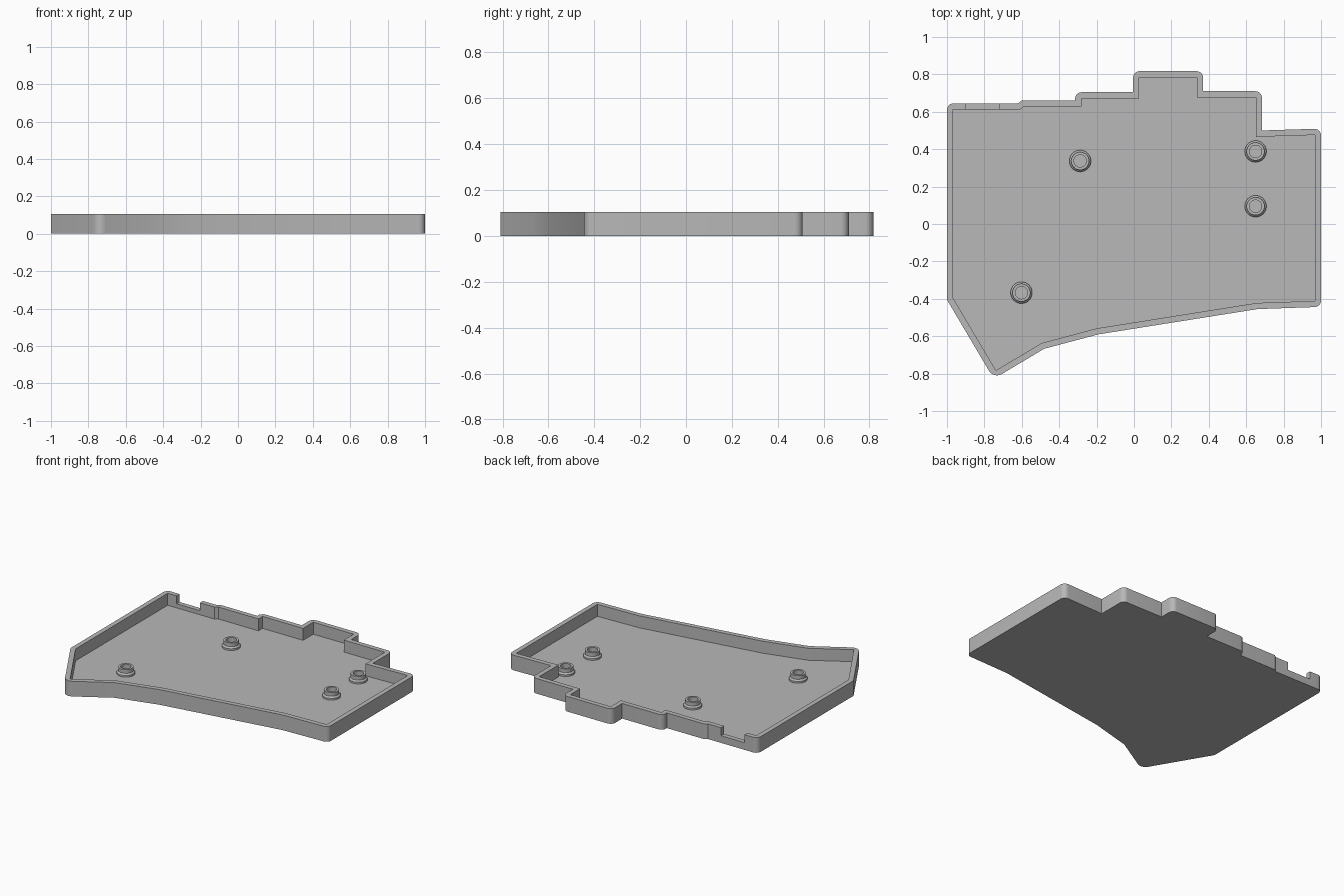
import bpy, bmesh, math
from mathutils import Vector

cube = bpy.data.objects.get("Cube")
if cube:
    bpy.data.objects.remove(cube)

HEIGHT, FLOOR, WALL = 0.105, 0.022, 0.033

grey = bpy.data.materials.new("plain grey")
grey.use_nodes = True
colour = (0.48, 0.48, 0.48, 1)
grey.diffuse_color = colour
grey.node_tree.nodes["Principled BSDF"].inputs["Base Color"].default_value = colour

# Tray corners, clockwise from the back right corner of the left edge: x, y, corner radius
OUTLINE = [
    (-1, 0.645, 0.035), (-0.62, 0.645, 0), (-0.6, 0.66, 0.01), (-0.315, 0.66, 0),
    (-0.315, 0.705, 0.035), (-0.005, 0.705, 0), (-0.005, 0.817, 0.035), (0.37, 0.817, 0.035),
    (0.37, 0.71, 0), (0.684, 0.71, 0.035), (0.684, 0.5, 0), (1, 0.51, 0.035),
    (1, -0.443, 0.035), (0.66, -0.455, 0), (-0.19, -0.59, 0), (-0.48, -0.667, 0),
    (-0.75, -0.828, 0.05), (-1, -0.405, 0),
]


def rounded(corners, steps=6):
    """Replace each corner that has a radius with a tangent arc."""
    out = []
    n = len(corners)
    for i, (x, y, r) in enumerate(corners):
        p = Vector((x, y))
        if r == 0:
            out.append(p)
            continue
        a = (Vector(corners[i - 1][:2]) - p).normalized()
        b = (Vector(corners[(i + 1) % n][:2]) - p).normalized()
        half = a.angle(b) / 2
        centre = p + (a + b).normalized() * (r / math.sin(half))
        start = p + a * (r / math.tan(half)) - centre
        end = p + b * (r / math.tan(half)) - centre
        sweep = start.angle_signed(end)
        for k in range(steps + 1):
            t = -sweep * k / steps
            c, s = math.cos(t), math.sin(t)
            out.append(centre + Vector((start.x * c - start.y * s, start.x * s + start.y * c)))
    return out


def inset(corners, d):
    """Move every edge of the clockwise outline inward by d."""
    pts = [Vector(c[:2]) for c in corners]
    out = []
    for i, p in enumerate(pts):
        u = (p - pts[i - 1]).normalized()
        v = (pts[(i + 1) % len(pts)] - p).normalized()
        n1, n2 = Vector((u.y, -u.x)), Vector((v.y, -v.x))
        out.append(p + (n1 + n2) * (d / (1 + n1.dot(n2))))
    return out


def finish(bm, name):
    bmesh.ops.recalc_face_normals(bm, faces=bm.faces)
    mesh = bpy.data.meshes.new(name)
    bm.to_mesh(mesh)
    bm.free()
    mesh.materials.append(grey)
    obj = bpy.data.objects.new(name, mesh)
    bpy.context.collection.objects.link(obj)
    return obj


def prism(name, pts, z0, z1):
    bm = bmesh.new()
    face = bm.faces.new([bm.verts.new((p[0], p[1], z0)) for p in pts])
    up = bmesh.ops.extrude_face_region(bm, geom=[face])["geom"]
    bmesh.ops.translate(bm, vec=(0, 0, z1 - z0),
                        verts=[g for g in up if isinstance(g, bmesh.types.BMVert)])
    return finish(bm, name)


def lathe(name, profile, x, y, sides=32):
    bm = bmesh.new()
    verts = [bm.verts.new((r, 0, z)) for r, z in profile]
    edges = [bm.edges.new(pair) for pair in zip(verts, verts[1:])]
    bmesh.ops.spin(bm, geom=verts + edges, cent=(0, 0, 0), axis=(0, 0, 1),
                   angle=math.tau, steps=sides, use_duplicate=False)
    bmesh.ops.remove_doubles(bm, verts=bm.verts, dist=0.0001)
    obj = finish(bm, name)
    obj.location = (x, y, 0)
    return obj


def smooth(obj):
    bpy.ops.object.select_all(action='DESELECT')
    obj.select_set(True)
    bpy.context.view_layer.objects.active = obj
    bpy.ops.object.shade_smooth_by_angle(angle=math.radians(25))


# Tray: solid outline, hollowed out, with a cable notch in the back wall
tray = prism("tray", rounded(OUTLINE), 0, HEIGHT)
cavity = prism("cavity_cutter", inset(OUTLINE, WALL), FLOOR, HEIGHT + 0.1)
notch = prism("notch_cutter", [(-0.9, 0.58), (-0.9, 0.7), (-0.72, 0.7), (-0.72, 0.58)],
              0.05, HEIGHT + 0.1)
bpy.context.view_layer.objects.active = tray
for cutter in (cavity, notch):
    cutter.hide_render = True
    mod = tray.modifiers.new(cutter.name, 'BOOLEAN')
    mod.operation = 'DIFFERENCE'
    mod.solver = 'EXACT'
    mod.object = cutter
    bpy.ops.object.modifier_apply(modifier=mod.name)
    bpy.data.objects.remove(cutter)
smooth(tray)

# Screw posts: flared foot, straight neck, open bore
POST = [(0.058, FLOOR), (0.058, FLOOR + 0.012), (0.048, FLOOR + 0.022),
        (0.048, 0.07), (0.033, 0.07), (0.033, FLOOR)]
for i, (x, y) in enumerate([(-0.288, 0.337), (0.65, 0.388), (0.65, 0.095), (-0.602, -0.367)]):
    smooth(lathe(f"screw_post_{i + 1}", POST, x, y))
